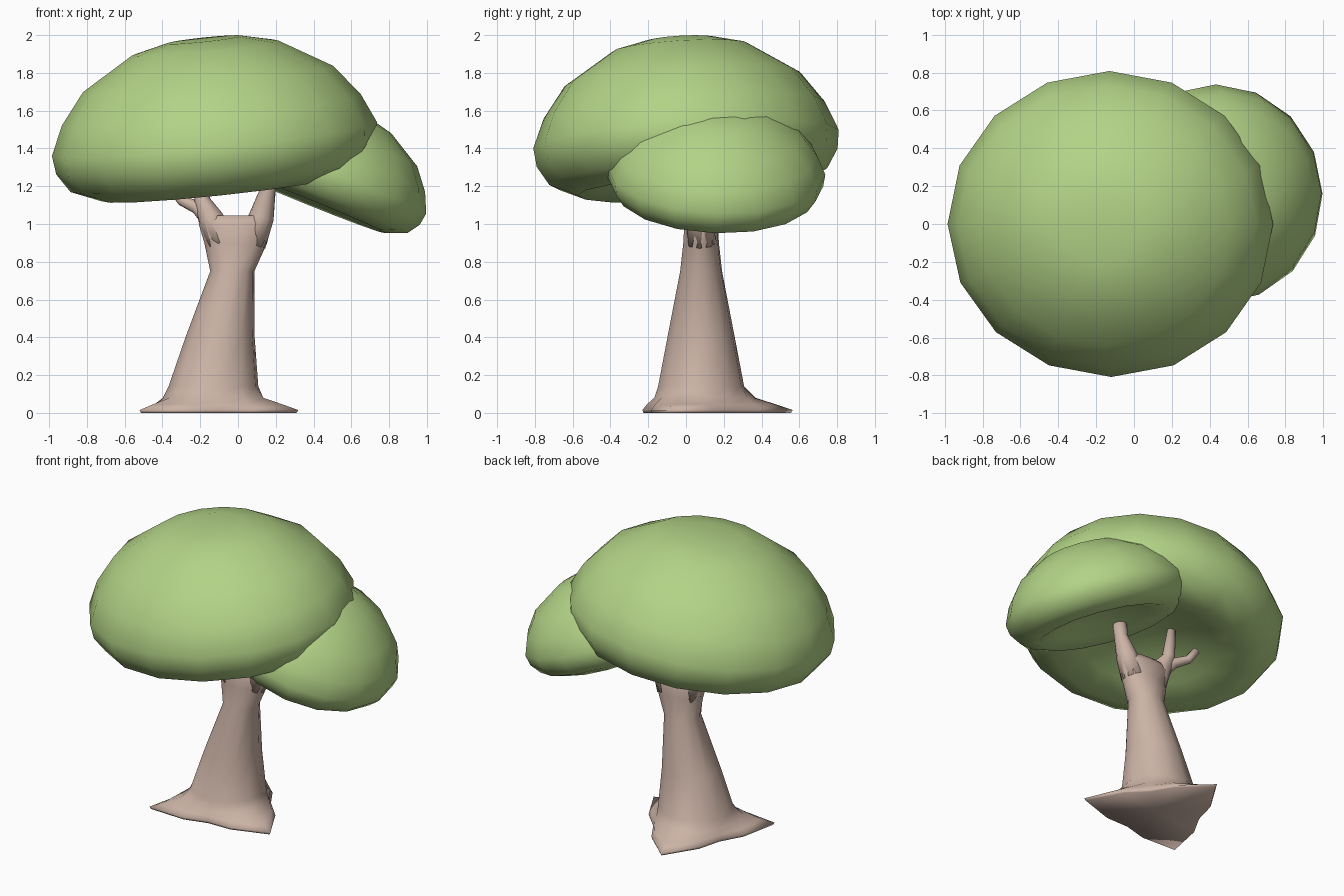
import bpy, bmesh
from math import sin, cos, pi, radians
from mathutils import Vector

if "Cube" in bpy.data.objects:
    bpy.data.objects.remove(bpy.data.objects["Cube"])


def material(name, rgb):
    m = bpy.data.materials.new(name)
    m.diffuse_color = (*rgb, 1)
    m.use_nodes = True
    m.node_tree.nodes["Principled BSDF"].inputs["Base Color"].default_value = m.diffuse_color
    return m


def loft(bm, rings):
    """Skin a list of equal-length point rings and close both ends with a fan."""
    n = len(rings[0])
    rows = [[bm.verts.new(p) for p in ring] for ring in rings]
    for a, b in zip(rows, rows[1:]):
        for i in range(n):
            j = (i + 1) % n
            bm.faces.new((a[i], a[j], b[j], b[i]))
    for row in (rows[0], rows[-1]):
        c = bm.verts.new(sum((v.co for v in row), Vector()) / n)
        for i in range(n):
            bm.faces.new((row[i], row[(i + 1) % n], c))


def finish(bm, name, mat):
    bmesh.ops.recalc_face_normals(bm, faces=bm.faces)
    for f in bm.faces:
        f.smooth = True
    me = bpy.data.meshes.new(name)
    bm.to_mesh(me)
    bm.free()
    me.materials.append(mat)
    ob = bpy.data.objects.new(name, me)
    bpy.context.collection.objects.link(ob)
    return ob


leaf = material("leaf_green", (0.45, 0.65, 0.24))
bark = material("bark", (0.6, 0.45, 0.38))

# Canopies: one hollow-bottomed dome profile, placed twice
DOME = [(0.23, 0.53), (0.45, 0.485), (0.77, 0.32), (0.92, 0.155), (1, 0),
        (0.985, -0.1), (0.91, -0.2), (0.73, -0.265), (0.52, -0.21),
        (0.3, -0.15), (0.1, -0.125)]


def canopy(name, loc, scale, tilt):
    bm = bmesh.new()
    loft(bm, [[Vector((r * cos(i * pi / 8), r * sin(i * pi / 8), z))
               for i in range(16)] for r, z in DOME])
    ob = finish(bm, name, leaf)
    ob.location, ob.scale = loc, scale
    ob.rotation_euler = [radians(a) for a in tilt]


canopy("large_canopy", (-0.125, 0, 1.45), (0.865, 0.81, 1), (3.5, -6, 0))
canopy("small_canopy", (0.44, 0.16, 1.28), (0.6, 0.578, 0.67), (-2, 22, 0))

# Trunk: three pointed roots blend into an oval stem that widens at the fork
bm = bmesh.new()
rings = []
for z, tip, side, mid in [(0, 0.48, 0.33, 0.265), (0.015, 0.49, 0.335, 0.27),
                          (0.045, 0.4, 0.31, 0.265), (0.08, 0.29, 0.265, 0.25)]:
    radii = (tip, side, mid, side)
    rings.append([Vector((-0.135 + radii[i % 4] * cos(radians(98 + 30 * i)),
                          0.08 + radii[i % 4] * sin(radians(98 + 30 * i)), z))
                  for i in range(12)])
for z, cx, rx, ry in [(0.14, -0.13, 0.24, 0.23), (0.4, -0.095, 0.185, 0.18),
                      (0.75, -0.03, 0.118, 0.112), (0.9, -0.012, 0.168, 0.095),
                      (1.0, -0.015, 0.195, 0.09), (1.045, -0.02, 0.185, 0.065)]:
    rings.append([Vector((cx + rx * cos(radians(98 + 30 * i)),
                          0.08 + ry * sin(radians(98 + 30 * i)), z))
                  for i in range(12)])
loft(bm, rings)
finish(bm, "trunk", bark)


# Branches: tapered tubes along short paths of (x, y, z, radius)
def branch(name, path):
    bm = bmesh.new()
    pts = [Vector(p[:3]) for p in path]
    rings = []
    for k, p in enumerate(pts):
        d = pts[min(k + 1, len(pts) - 1)] - pts[max(k - 1, 0)]
        q = d.to_track_quat('Z', 'Y')
        rings.append([p + q @ Vector((path[k][3] * cos(i * pi / 4),
                                      path[k][3] * sin(i * pi / 4), 0))
                      for i in range(8)])
    loft(bm, rings)
    finish(bm, name, bark)


branch("right_branch", [(0.07, 0.08, 0.9, 0.08), (0.125, 0.075, 1.04, 0.068),
                        (0.155, 0.06, 1.17, 0.045), (0.165, 0.05, 1.31, 0.045)])
branch("left_branch", [(-0.09, 0.08, 0.9, 0.08), (-0.145, 0.085, 1.03, 0.07),
                       (-0.19, 0.11, 1.13, 0.042), (-0.2, 0.13, 1.34, 0.025)])
branch("left_twig", [(-0.15, 0.09, 1.03, 0.055), (-0.22, 0.12, 1.09, 0.036),
                     (-0.3, 0.17, 1.125, 0.028), (-0.34, 0.2, 1.19, 0.026)])
